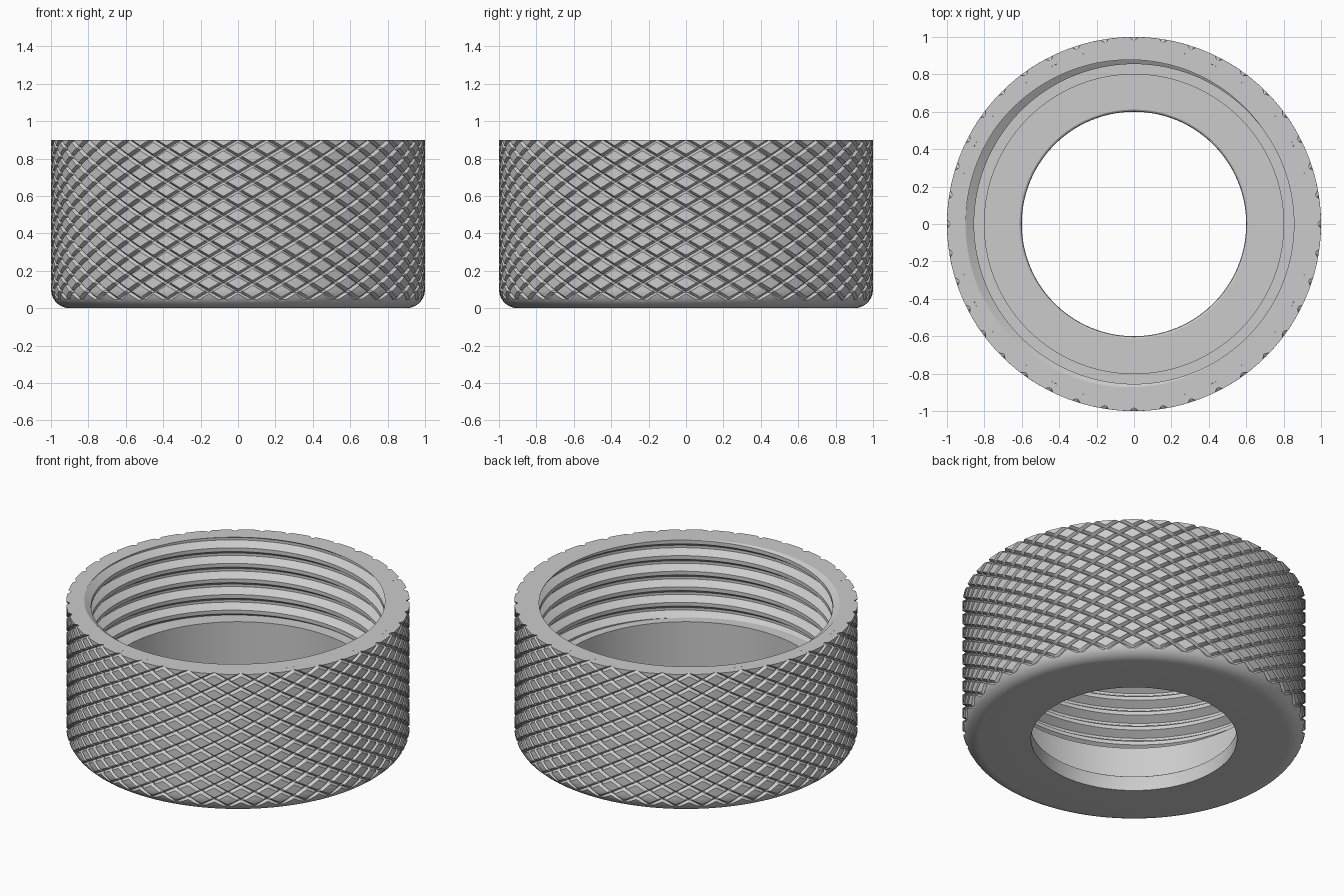
import bpy, bmesh, math

if "Cube" in bpy.data.objects:
    bpy.data.objects.remove(bpy.data.objects["Cube"])

HEIGHT, FILLET = 0.9, 0.1
COUNT, ROW, DEPTH = 40, 0.09, 0.02        # knurl: diamonds around, diamond height, groove depth
STEP = 2 * math.pi / COUNT
CREST, ROOT, BORE, SEAT = 0.855, 0.9, 0.8, 0.4
PITCH, SEGS = 0.1, 160

metal = bpy.data.materials.new("grey_metal")
metal.diffuse_color = (0.6, 0.6, 0.6, 1)
metal.use_nodes = True
metal.node_tree.nodes["Principled BSDF"].inputs["Base Color"].default_value = metal.diffuse_color


def finish(bm, name):
    bmesh.ops.remove_doubles(bm, verts=bm.verts, dist=1e-5)
    mesh = bpy.data.meshes.new(name)
    bm.to_mesh(mesh)
    bm.free()
    mesh.materials.append(metal)
    obj = bpy.data.objects.new(name, mesh)
    bpy.context.collection.objects.link(obj)
    bpy.ops.object.select_all(action='DESELECT')
    obj.select_set(True)
    bpy.context.view_layer.objects.active = obj
    bpy.ops.object.shade_smooth_by_angle(angle=math.radians(25))
    return obj


def wall(name, column):
    """Surface of revolution whose (r, z) column may change with angle; bottom to top, facing inward."""
    bm = bmesh.new()
    rings = []
    for s in range(SEGS + 1):
        a = 2 * math.pi * s / SEGS
        rings.append([bm.verts.new((r * math.cos(a), r * math.sin(a), z)) for r, z in column(a)])
    for a, b in zip(rings, rings[1:]):
        for k in range(len(a) - 1):
            bm.faces.new((a[k], a[k + 1], b[k + 1], b[k]))
    bmesh.ops.dissolve_degenerate(bm, dist=1e-5, edges=bm.edges)
    return finish(bm, name)


# Knurled outer shell: a flat sheet of grooved diamonds, trimmed, then wrapped
def fillet_radius(z):
    if z >= FILLET:
        return 1.0
    return 1 - FILLET + math.sqrt(max(0, FILLET ** 2 - (FILLET - z) ** 2))


bm = bmesh.new()
marks = [(0, DEPTH), (0.15, 0), (0.5, 0), (0.85, 0), (1, DEPTH)]
for s in range(COUNT):
    for k in range(22):
        grid = [[bm.verts.new(((2 * s + k + u + v) / 2 * STEP, max(du, dv), (k + u - v) / 2 * ROW))
                 for v, dv in marks] for u, du in marks]
        for i in range(4):
            for j in range(4):
                bm.faces.new((grid[i][j], grid[i + 1][j], grid[i + 1][j + 1], grid[i][j + 1]))
bmesh.ops.remove_doubles(bm, verts=bm.verts, dist=1e-5)
LOW = 0.03
for z in (LOW, 0.037, 0.045, 0.055, 0.07, 0.085, FILLET, HEIGHT):
    bmesh.ops.bisect_plane(bm, geom=bm.verts[:] + bm.edges[:] + bm.faces[:], dist=1e-6,
                           plane_co=(0, 0, z), plane_no=(0, 0, 1),
                           clear_inner=(z == LOW), clear_outer=(z == HEIGHT))
for v in bm.verts:
    a, d, z = v.co
    r = min(1 - d, fillet_radius(z))
    v.co = (r * math.cos(a), r * math.sin(a), z)
bmesh.ops.remove_doubles(bm, verts=bm.verts, dist=1e-5)


def extend(z_from, rings):
    """Extrude the open border at one height through a list of (r, z) rings."""
    edges = [e for e in bm.edges if e.is_boundary and all(abs(v.co.z - z_from) < 1e-4 for v in e.verts)]
    for r, z in rings:
        new = bmesh.ops.extrude_edge_only(bm, edges=edges)["geom"]
        edges = [g for g in new if isinstance(g, bmesh.types.BMEdge)]
        for v in (g for g in new if isinstance(g, bmesh.types.BMVert)):
            a = math.atan2(v.co.y, v.co.x)
            v.co = (r * math.cos(a), r * math.sin(a), z)


extend(HEIGHT, [(0.95, HEIGHT)])                                              # outer rim
extend(LOW, [(fillet_radius(z), z) for z in (0.02, 0.012, 0.005, 0.001, 0)] + [(0.6, 0)])  # base
bmesh.ops.recalc_face_normals(bm, faces=bm.faces)
finish(bm, "knurled_shell")

# Smooth bore with base hole, floor and step below the thread
bore = [(0.6, 0), (0.6, 0.085), (0.603, 0.094), (0.612, 0.1), (BORE, 0.1), (BORE, SEAT), (CREST, SEAT)]
wall("smooth_bore", lambda a: bore)


# Helical V-groove thread, closed by the inner part of the rim
def groove(a, z):
    mid = HEIGHT + PITCH * (a / (2 * math.pi) - 0.48)
    off = abs((z - mid + PITCH / 2) % PITCH - PITCH / 2)
    return CREST + (ROOT - CREST) * min(1, max(0, (0.038 - off) / 0.03))


def thread_column(a):
    pts = [(CREST, SEAT)]
    for turn in range(-7, 3):
        mid = HEIGHT + PITCH * (a / (2 * math.pi) - 0.48 + turn)
        for off in (-0.038, -0.008, 0.008, 0.038):
            z = min(HEIGHT, max(SEAT, mid + off))
            pts.append((groove(a, z), z))
    return pts + [(0.95, HEIGHT)]


wall("internal_thread", thread_column)
